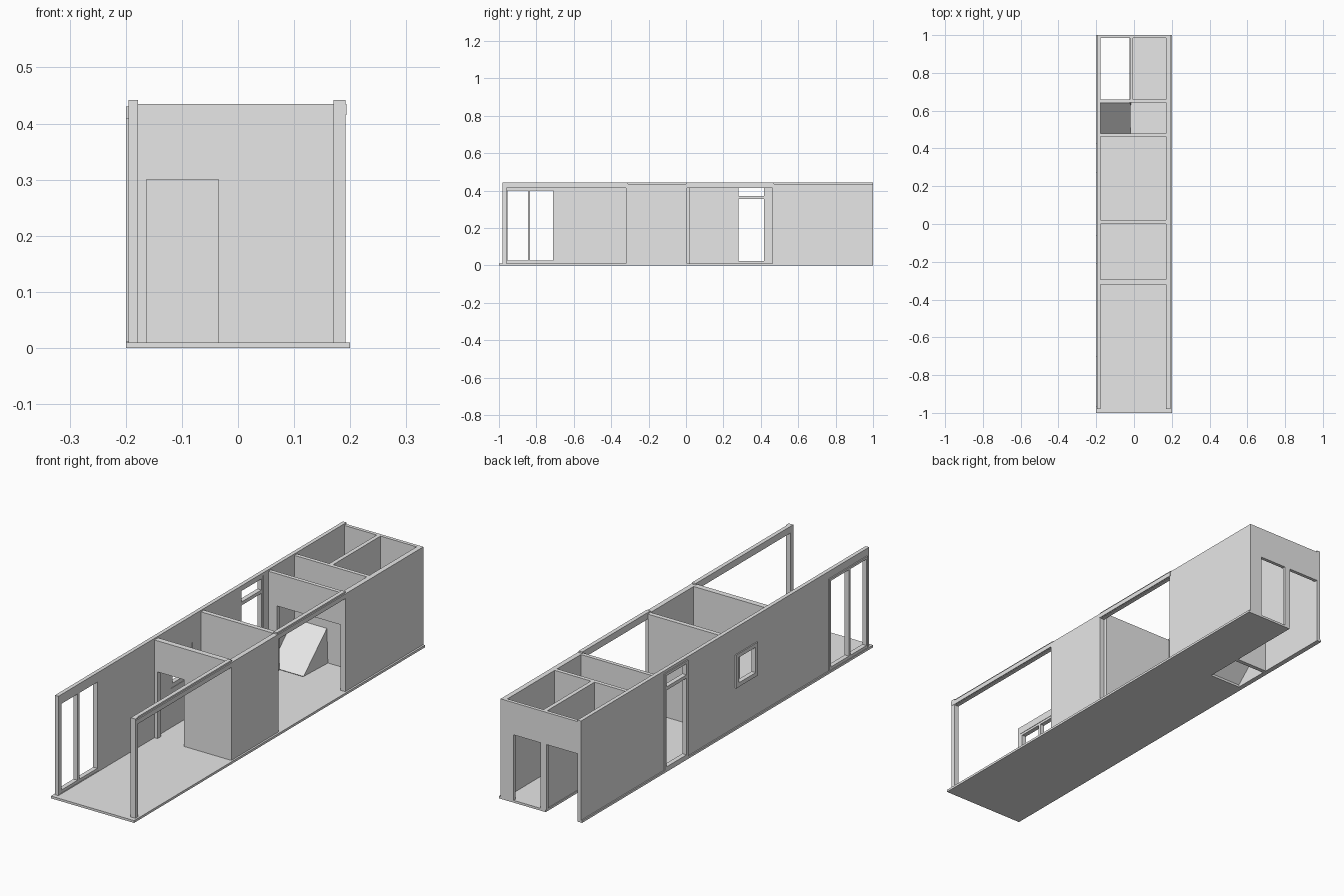
import bpy
import bmesh

cube = bpy.data.objects.get("Cube")
if cube:
    bpy.data.objects.remove(cube, do_unlink=True)

grey = bpy.data.materials.new("plain grey")
grey.use_nodes = True
colour = (0.8, 0.8, 0.8, 1)
grey.diffuse_color = colour
grey.node_tree.nodes["Principled BSDF"].inputs["Base Color"].default_value = colour


def finish(name, bm):
    bmesh.ops.recalc_face_normals(bm, faces=bm.faces)
    mesh = bpy.data.meshes.new(name)
    bm.to_mesh(mesh)
    bm.free()
    mesh.materials.append(grey)
    obj = bpy.data.objects.new(name, mesh)
    bpy.context.collection.objects.link(obj)
    return obj


def slab(name, axis, span, rect, holes=()):
    """Panel lying across an axis, with rectangular holes (u0, u1, v0, v1)."""
    def point(u, v):
        co = [u, v]
        co.insert(axis, span[0])
        return co

    def cuts(i):
        marks = {rect[i], rect[i + 1]}
        for h in holes:
            marks |= {min(max(m, rect[i]), rect[i + 1]) for m in h[i:i + 2]}
        return sorted(marks)

    bm = bmesh.new()
    us, vs = cuts(0), cuts(2)
    for u0, u1 in zip(us, us[1:]):
        for v0, v1 in zip(vs, vs[1:]):
            u, v = (u0 + u1) / 2, (v0 + v1) / 2
            if any(h[0] < u < h[1] and h[2] < v < h[3] for h in holes):
                continue
            bm.faces.new([bm.verts.new(point(*p)) for p in
                          ((u0, v0), (u1, v0), (u1, v1), (u0, v1))])
    bmesh.ops.remove_doubles(bm, verts=bm.verts, dist=1e-5)
    out = bmesh.ops.extrude_face_region(bm, geom=bm.faces[:])
    move = [0, 0, 0]
    move[axis] = span[1] - span[0]
    new = [g for g in out["geom"] if isinstance(g, bmesh.types.BMVert)]
    bmesh.ops.translate(bm, verts=new, vec=move)
    return finish(name, bm)


FLOOR, TOP, BEAM = 0.01, 0.435, 0.442
LEFT, RIGHT = -0.178, 0.17      # inner faces of the long walls
OUT_L, OUT_R = -0.195, 0.192    # outer faces

# Floor with the open porch corner and the stair hatch
slab("floor", 2, (0, FLOOR), (-0.2, 0.2, -1, 1),
     [(LEFT, -0.025, 0.66, 1.1), (LEFT, -0.025, 0.482, 0.642)])

# Long wall with the tall window, small window and glazed door
big = (-0.965, -0.70, 0.012, 0.41)
small = (-0.21, -0.06, 0.18, 0.325)
door = (0.27, 0.43, FLOOR, 0.43)
slab("window_wall", 0, (OUT_L, LEFT), (-0.98, 1, FLOOR, BEAM), [big, small, door])


def frame(name, rect, bar, panes):
    slab(name, 0, (-0.2, LEFT - 0.002), rect, panes)


frame("tall_window_frame", big, 0.01,
      [(-0.955, -0.846, 0.025, 0.4), (-0.834, -0.71, 0.025, 0.4)])
frame("small_window_frame", small, 0.015, [(-0.193, -0.077, 0.198, 0.308)])
frame("door_frame", door, 0.01,
      [(0.282, 0.418, 0.022, 0.355), (0.282, 0.418, 0.37, 0.418)])

# Opposite long wall: two solid panels, two open bays under beams
for name, y0, y1 in (("side_panel_front", -0.32, 0.005), ("side_panel_back", 0.463, 1)):
    slab(name, 0, (RIGHT, OUT_R), (y0, y1, FLOOR, TOP))
for name, y0, y1 in (("front", -0.98, -0.31), ("back", 0, 0.47)):
    slab("beam_" + name, 0, (RIGHT, OUT_R - 0.004), (y0, y1, 0.413, BEAM))
    slab("beam_rail_" + name, 0, (OUT_R - 0.004, OUT_R + 0.001), (y0, y1, 0.415, TOP))
slab("corner_post", 0, (RIGHT, OUT_R), (-0.98, -0.96, FLOOR, BEAM))

# Cross walls: start, end, openings
cross = {
    "living_wall": (-0.32, -0.295, [(-0.163, -0.035, 0, 0.3)]),
    "middle_wall": (0, 0.02, []),
    "hall_wall": (0.463, 0.48, [(-0.137, 0.3, 0, 0.295)]),
    "store_wall": (0.643, 0.66, []),
    "end_wall": (0.985, 1, [(0, 0.13, 0, 0.295), (LEFT, -0.028, 0, 0.295)]),
}
for name, (y0, y1, holes) in cross.items():
    slab(name, 1, (y0, y1), (LEFT, RIGHT, FLOOR, TOP), holes)
slab("store_partition", 0, (-0.022, -0.004), (0.66, 0.985, FLOOR, TOP))

# Sloping hatch cover with its triangular cheek, hollow underneath
bm = bmesh.new()
low, high = (0.482, FLOOR), (0.642, 0.158)


def face(*pts):
    bm.faces.new([bm.verts.new(p) for p in pts])


xa, xb = LEFT, -0.022
face((xa, *low), (xb, *low), (xb, *high), (xa, *high))
face((xb, *low), (xb, high[0], FLOOR), (xb, *high))
bmesh.ops.remove_doubles(bm, verts=bm.verts, dist=1e-5)
cover = finish("stair_cover", bm)
shell = cover.modifiers.new("thickness", "SOLIDIFY")
shell.thickness = 0.005
